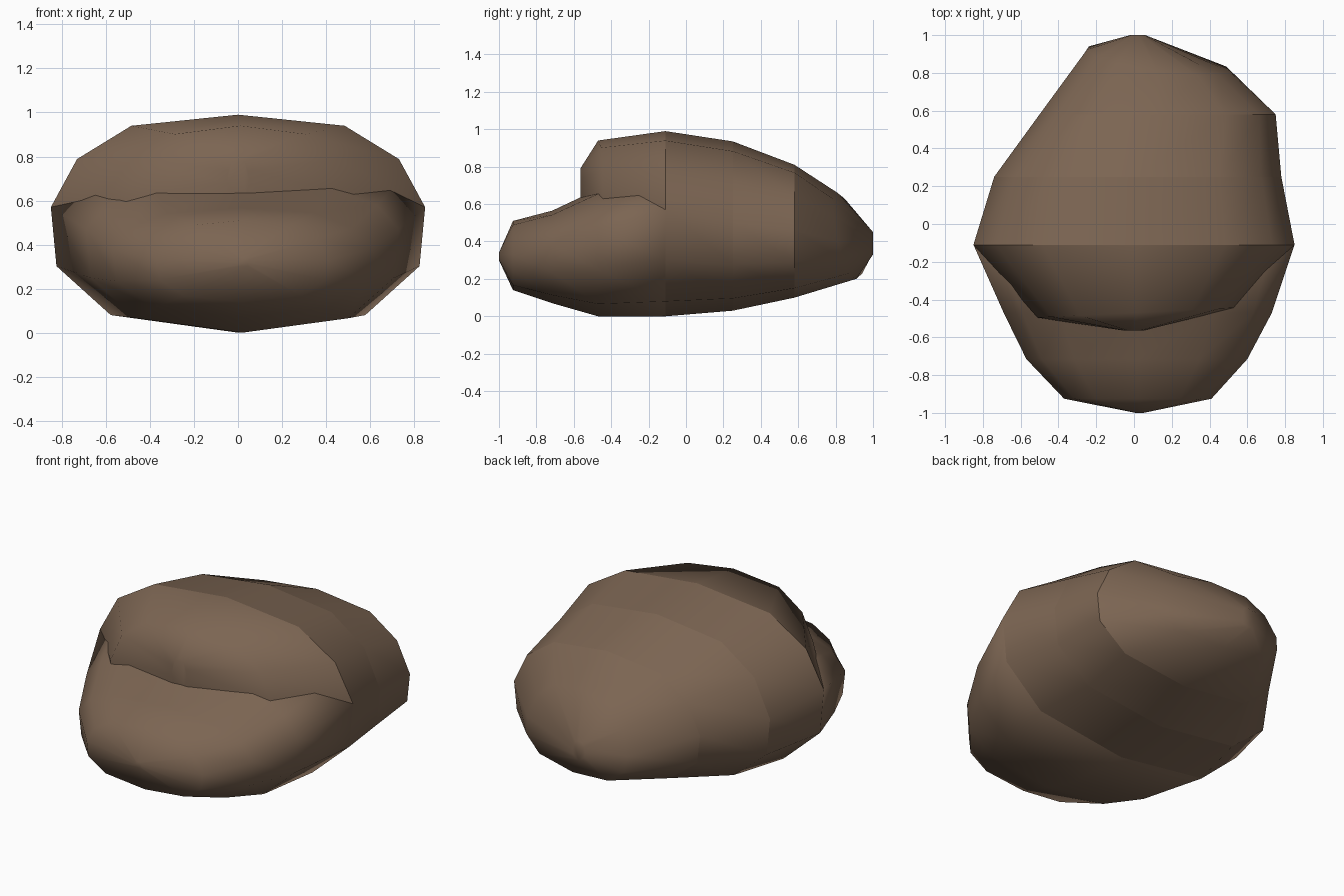
import bpy, bmesh

if "Cube" in bpy.data.objects:
    bpy.data.objects.remove(bpy.data.objects["Cube"])

# Right half of the angular cross-section, as fractions from top to bottom
HALF = [(0, 1), (.57, .88), (.86, .52), (1, 0), (.97, -.47), (.68, -.86), (0, -1)]
SECTION = HALF + [(-x, z) for x, z in HALF[-2:0:-1]]

mat = bpy.data.materials.new("brown_stone")
mat.diffuse_color = (0.2, 0.13, 0.085, 1)
mat.use_nodes = True
mat.node_tree.nodes["Principled BSDF"].inputs["Base Color"].default_value = mat.diffuse_color


def ring(y, xl, xr, z0, zm, z1, ax=0, az=0):
    """One section between xl..xr, z0..z1, widest at zm, leaning by ax and az."""
    pts = []
    for fx, fz in SECTION:
        cx, hw = (xl + xr) / 2, (xr - xl) / 2
        x = cx + hw * fx
        z = zm + fz * ((z1 - zm) if fz > 0 else (zm - z0))
        pts.append((x, y + ax * x + az * (z - zm), z))
    return pts


def loft(name, rings, sharp=()):
    bm = bmesh.new()
    loops = [[bm.verts.new(p) for p in r] for r in rings]
    n = len(SECTION)
    for a, b in zip(loops, loops[1:]):
        for i in range(n):
            j = (i + 1) % n
            bm.faces.new((a[i], a[j], b[j], b[i]))
    bm.faces.new(loops[0])
    bm.faces.new(loops[-1][::-1])
    bmesh.ops.recalc_face_normals(bm, faces=bm.faces)
    for f in bm.faces:
        f.smooth = True
    # Crisp bands around the chosen sections
    for k in sharp:
        for i in range(n):
            bm.edges.get((loops[k][i], loops[k][(i + 1) % n])).smooth = False
    me = bpy.data.meshes.new(name)
    bm.to_mesh(me)
    bm.free()
    me.materials.append(mat)
    ob = bpy.data.objects.new(name, me)
    bpy.context.collection.objects.link(ob)


# Main boulder: overhanging front, full middle, tapered lopsided back
loft("upper_rock", [
    ring(-.565, -.05, .05, .55, .68, .79),
    ring(-.47, -.51, .53, .22, .62, .94, .05),
    ring(-.11, -.85, .85, 0, .57, .99),
    ring(.25, -.74, .78, .03, .50, .935),
    ring(.58, -.50, .75, .10, .46, .81),
    ring(.885, -.25, .50, .20, .40, .66, -.147, -.217),
    ring(1.0, -.02, .06, .33, .39, .45),
], sharp=(2, 3, 4))

# Lower ledge pushing out at the front
loft("lower_ledge", [
    ring(-1.0, .01, .05, .30, .32, .34),
    ring(-.925, -.37, .41, .14, .33, .51),
    ring(-.715, -.57, .60, .07, .38, .565),
    ring(-.47, -.69, .73, 0, .47, .68),
    ring(-.11, -.85, .85, 0, .57, .80),
    ring(.10, -.5, .5, .3, .5, .6),
])
